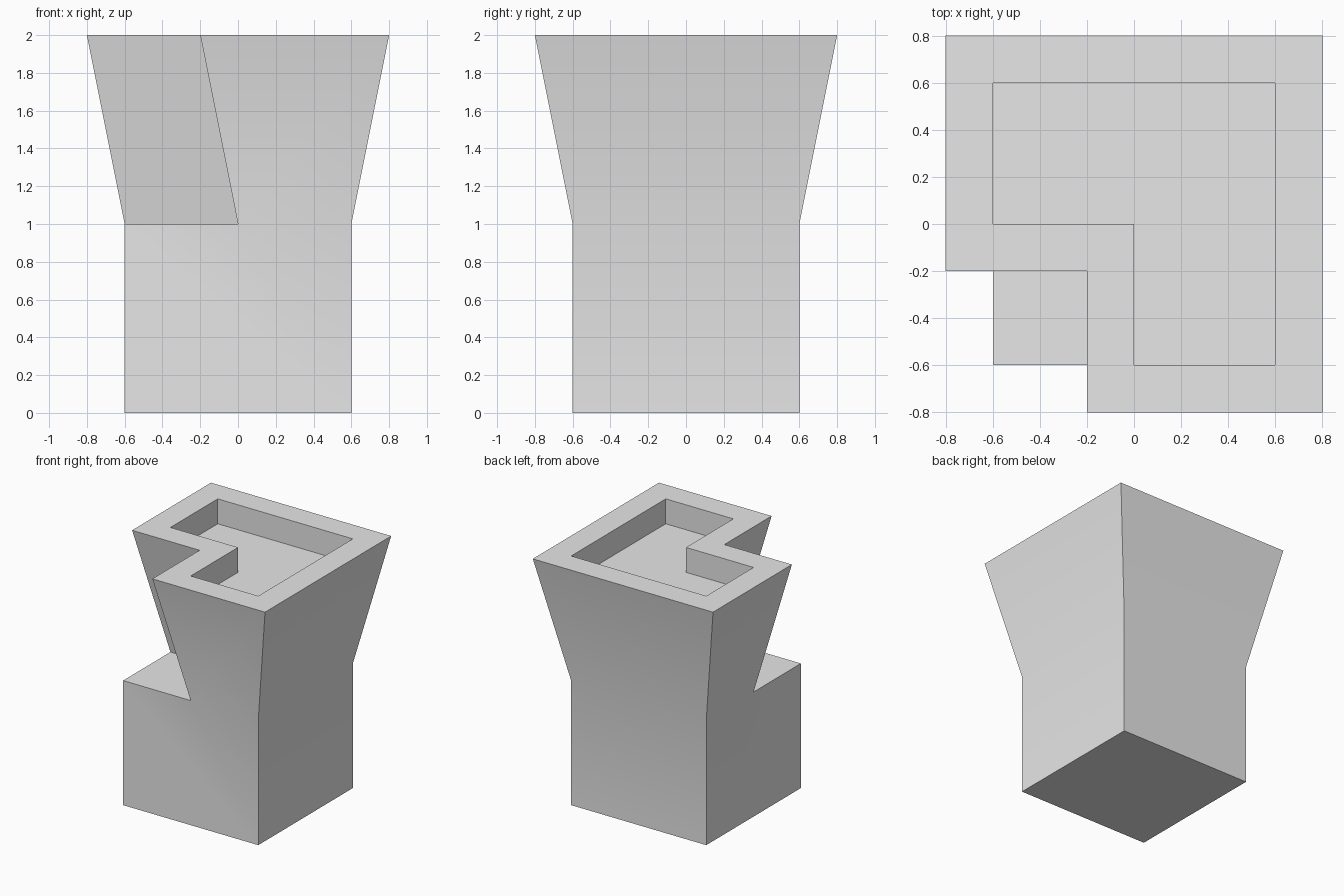
import bpy, bmesh, math

if "Cube" in bpy.data.objects:
    bpy.data.objects.remove(bpy.data.objects["Cube"])

# Colour
grey = bpy.data.materials.new("plain grey")
grey.diffuse_color = (0.8, 0.8, 0.8, 1)
grey.use_nodes = True
grey.node_tree.nodes["Principled BSDF"].inputs["Base Color"].default_value = grey.diffuse_color


def l_outline(flare):
    """L-shaped outline, notched at the front left, shifted outwards by flare."""
    a, n = 0.6 + flare, -flare
    return [(-a, n), (n, n), (n, -a), (a, -a), (a, a), (-a, a)]


bm = bmesh.new()


def ring(points, z):
    return [bm.verts.new((x, y, z)) for x, y in points]


def bridge(low, high):
    for i in range(len(low)):
        j = (i + 1) % len(low)
        bm.faces.new((low[i], low[j], high[j], high[i]))


# Square base, with the L-shaped outline of the upper part on its top
base = ring([(-0.6, -0.6), (0.6, -0.6), (0.6, 0.6), (-0.6, 0.6)], 0)
mid = ring(l_outline(0), 1)
corner = bm.verts.new((-0.6, -0.6, 1))
left, inner, front, front_right, back_right, back_left = mid
bm.faces.new(base[::-1])
bm.faces.new((base[0], base[1], front_right, front, corner))
bm.faces.new((base[1], base[2], back_right, front_right))
bm.faces.new((base[2], base[3], back_left, back_right))
bm.faces.new((base[3], base[0], corner, left, back_left))
bm.faces.new((corner, front, inner, left))  # open ledge

# Flared walls, flat rim, recess walls and recess floor
top = ring(l_outline(0.2), 2)
lip = ring(l_outline(0), 2)
floor = ring(l_outline(0), 1.8)
bridge(mid, top)
bridge(top, lip)
bridge(lip, floor)
bm.faces.new(floor)

bmesh.ops.recalc_face_normals(bm, faces=bm.faces)
mesh = bpy.data.meshes.new("flared_corner_block")
bm.to_mesh(mesh)
bm.free()
mesh.materials.append(grey)
block = bpy.data.objects.new("flared_corner_block", mesh)
bpy.context.collection.objects.link(block)

# Soft blend between base and flare, crisp corners elsewhere
bpy.context.view_layer.objects.active = block
block.select_set(True)
bpy.ops.object.shade_smooth_by_angle(angle=math.radians(30))
